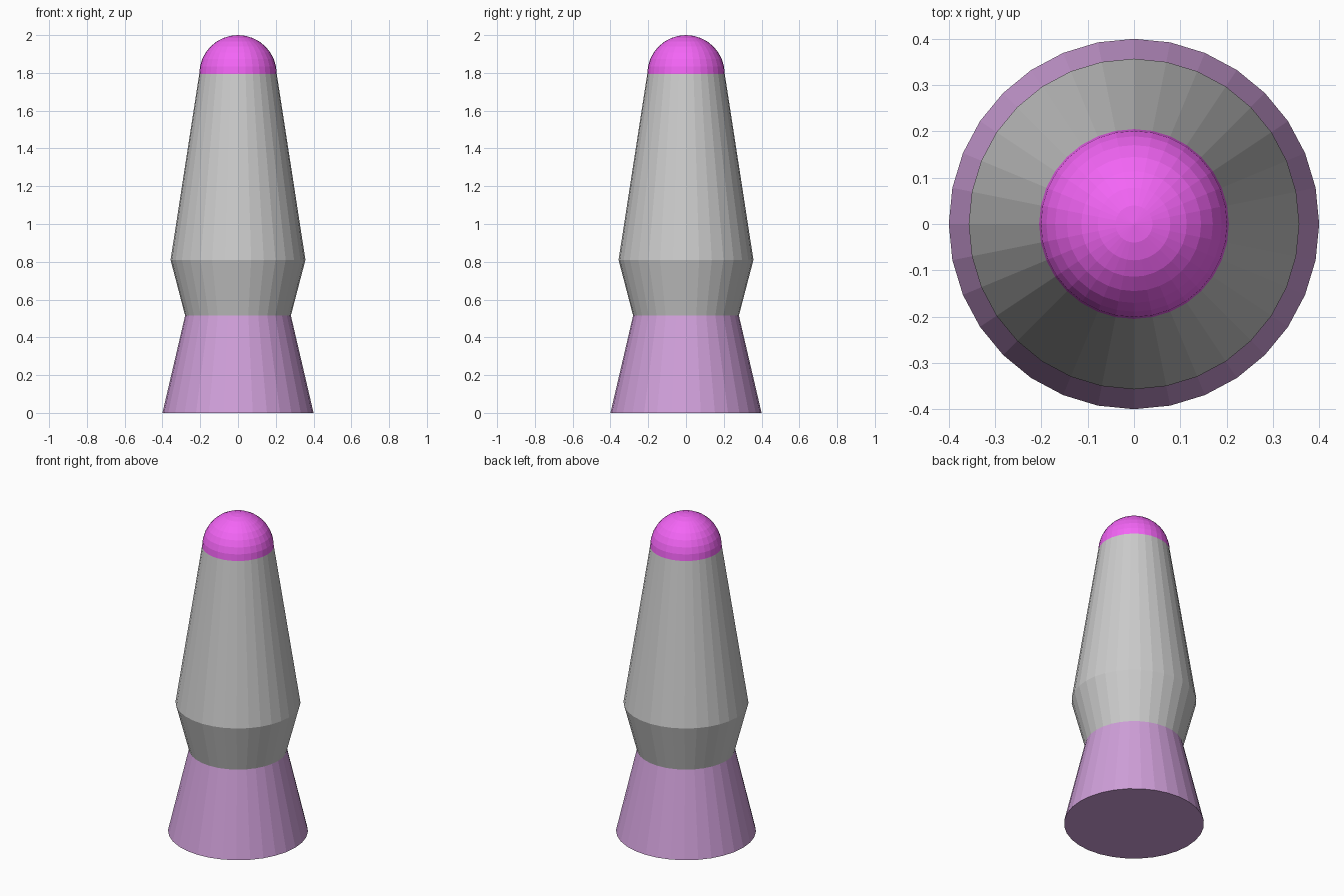
import bpy, bmesh
from math import cos, sin, pi

if "Cube" in bpy.data.objects:
    bpy.data.objects.remove(bpy.data.objects["Cube"])

SEGMENTS = 32


def paint(obj, name, rgb):
    mat = bpy.data.materials.new(name)
    mat.diffuse_color = (*rgb, 1)
    mat.use_nodes = True
    mat.node_tree.nodes["Principled BSDF"].inputs["Base Color"].default_value = mat.diffuse_color
    obj.data.materials.append(mat)


def lathe(name, profile):
    """Closed, flat-shaded turned part from (radius, height) points."""
    bm = bmesh.new()
    rings = []
    for r, z in profile:
        if r < 1e-5:
            rings.append([bm.verts.new((0, 0, z))])
        else:
            rings.append([bm.verts.new((r * cos(2 * pi * i / SEGMENTS),
                                        r * sin(2 * pi * i / SEGMENTS), z))
                          for i in range(SEGMENTS)])
    for low, high in zip(rings, rings[1:]):
        for i in range(SEGMENTS):
            j = (i + 1) % SEGMENTS
            top = [high[0]] if len(high) == 1 else [high[j], high[i]]
            bm.faces.new([low[i], low[j]] + top)
    bm.faces.new(rings[0][::-1])
    if len(rings[-1]) > 1:
        bm.faces.new(rings[-1])
    bmesh.ops.recalc_face_normals(bm, faces=bm.faces)
    mesh = bpy.data.meshes.new(name)
    bm.to_mesh(mesh)
    bm.free()
    obj = bpy.data.objects.new(name, mesh)
    bpy.context.collection.objects.link(obj)
    return obj


# Tapered foot
base = lathe("base", [(0.40, 0), (0.28, 0.515)])
paint(base, "purple", (0.63, 0.35, 0.70))

# Grey vessel: flares out, then tapers to the cap
lathe("vessel", [(0.28, 0.515), (0.357, 0.81), (0.205, 1.795)])

# Rounded cap
R = 0.205
cap = lathe("cap", [(R * cos(pi * k / 16), 1.795 + R * sin(pi * k / 16)) for k in range(9)])
paint(cap, "magenta", (0.90, 0.13, 0.92))
